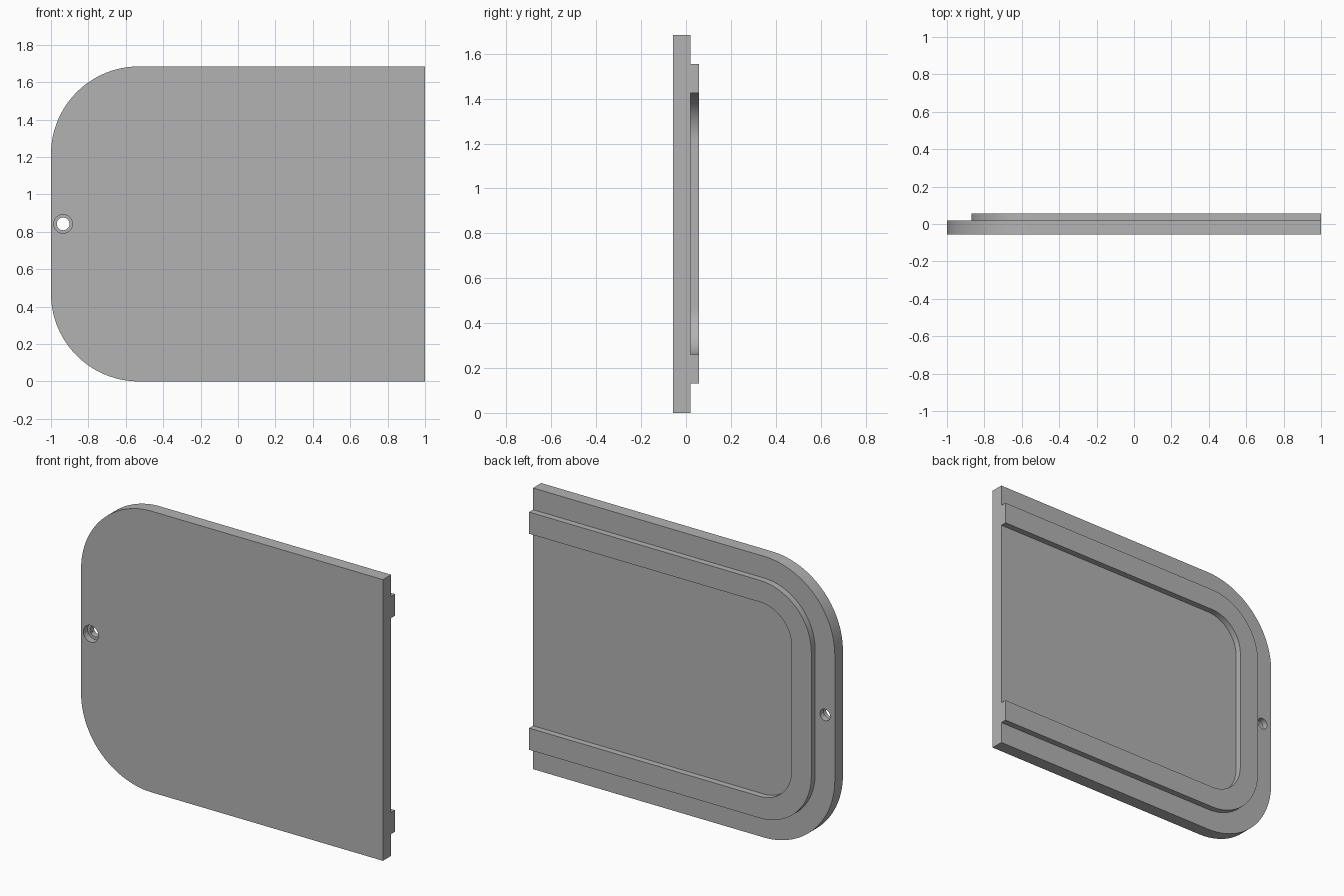
import bpy, bmesh, math
from mathutils import Matrix

cube = bpy.data.objects.get("Cube")
if cube:
    bpy.data.objects.remove(cube, do_unlink=True)

HEIGHT = 1.684
MID = HEIGHT / 2
FRONT, STEP, BACK = -0.057, 0.02, 0.057
RADIUS = 0.47
SEGMENTS = 32

grey = bpy.data.materials.new("plain grey")
grey.use_nodes = True
colour = (0.45, 0.45, 0.45, 1)
grey.diffuse_color = colour
grey.node_tree.nodes["Principled BSDF"].inputs["Base Color"].default_value = colour


def outline(inset):
    """Open-ended rounded path from the upper +x end, round the -x side, to the lower +x end."""
    r = RADIUS - inset
    cx = -1 + RADIUS
    points = [(1, HEIGHT - inset)]
    for cz, start in ((HEIGHT - RADIUS, 0.5), (RADIUS, 1.0)):
        for i in range(SEGMENTS + 1):
            a = math.pi * (start + 0.5 * i / SEGMENTS)
            points.append((cx + r * math.cos(a), cz + r * math.sin(a)))
    return points + [(1, inset)]


def finish(name, bm):
    bmesh.ops.recalc_face_normals(bm, faces=bm.faces)
    mesh = bpy.data.meshes.new(name)
    bm.to_mesh(mesh)
    bm.free()
    mesh.materials.append(grey)
    obj = bpy.data.objects.new(name, mesh)
    bpy.context.collection.objects.link(obj)
    return obj


def extruded(name, points, y0, y1):
    bm = bmesh.new()
    face = bm.faces.new([bm.verts.new((x, y0, z)) for x, z in points])
    new = bmesh.ops.extrude_face_region(bm, geom=[face])["geom"]
    verts = [v for v in new if isinstance(v, bmesh.types.BMVert)]
    bmesh.ops.translate(bm, verts=verts, vec=(0, y1 - y0, 0))
    return finish(name, bm)


def raised_band(name, outer, inner, y0, y1):
    """Strip between two matching paths, with a quad ring at each step."""
    bm = bmesh.new()
    rings = [[bm.verts.new(p) for p in ((a[0], y0, a[1]), (a[0], y1, a[1]),
                                        (b[0], y1, b[1]), (b[0], y0, b[1]))]
             for a, b in zip(outer, inner)]
    for r, s in zip(rings, rings[1:]):
        for i in range(4):
            j = (i + 1) % 4
            bm.faces.new((r[i], r[j], s[j], s[i]))
    bm.faces.new(rings[0])
    bm.faces.new(rings[-1])
    return finish(name, bm)


def cut_hole(target, name, radius, y0, y1):
    bm = bmesh.new()
    place = Matrix.Translation((-0.935, (y0 + y1) / 2, MID)) @ Matrix.Rotation(math.pi / 2, 4, "X")
    bmesh.ops.create_cone(bm, cap_ends=True, segments=40, radius1=radius,
                          radius2=radius, depth=y1 - y0, matrix=place)
    cutter = finish(name, bm)
    cutter.hide_render = True
    mod = target.modifiers.new(name, "BOOLEAN")
    mod.operation = "DIFFERENCE"
    mod.solver = "EXACT"
    mod.object = cutter
    bpy.context.view_layer.objects.active = target
    bpy.ops.object.modifier_apply(modifier=name)
    bpy.data.objects.remove(cutter, do_unlink=True)


# Cover plate with a counterbored screw hole
plate = extruded("cover_plate", outline(0), FRONT, STEP)
cut_hole(plate, "screw_hole", 0.034, FRONT - 0.1, STEP + 0.1)
cut_hole(plate, "counterbore", 0.05, FRONT - 0.1, FRONT + 0.04)

# Raised locating rim on the back, open at the +x end
rim = raised_band("locating_rim", outline(0.13), outline(0.26), STEP, BACK)

# Smooth curved walls, crisp edges
bpy.ops.object.select_all(action="DESELECT")
for obj in (plate, rim):
    obj.select_set(True)
bpy.context.view_layer.objects.active = plate
bpy.ops.object.shade_smooth_by_angle(angle=math.radians(30))
